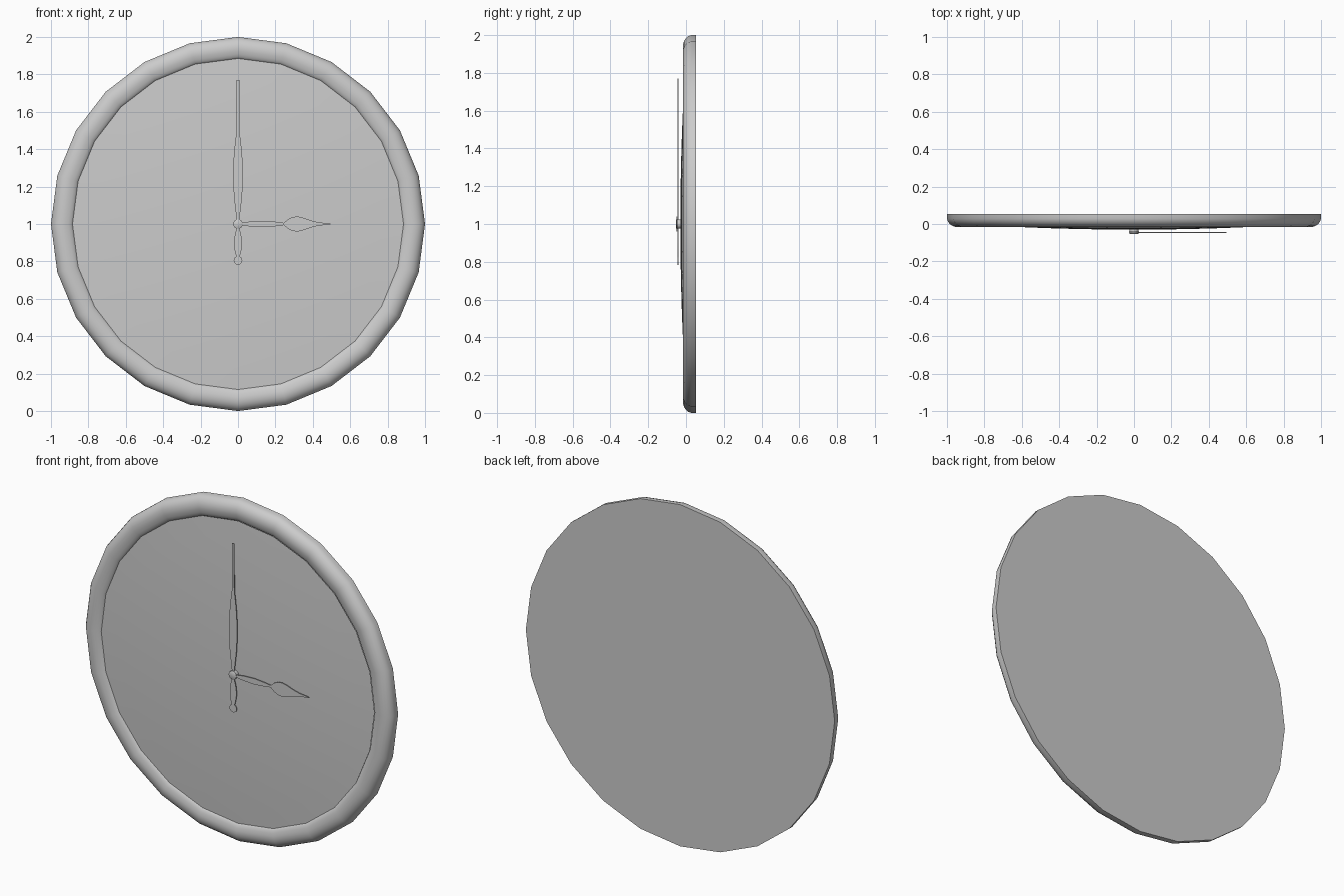
import bpy, bmesh, math

if "Cube" in bpy.data.objects:
    bpy.data.objects.remove(bpy.data.objects["Cube"])

SIDES = 24
CZ = 1.0      # height of the clock centre
BACK = 0.053


def finish(bm, name, angle=35):
    me = bpy.data.meshes.new(name)
    bm.to_mesh(me)
    bm.free()
    ob = bpy.data.objects.new(name, me)
    bpy.context.collection.objects.link(ob)
    bpy.ops.object.select_all(action='DESELECT')
    ob.select_set(True)
    bpy.context.view_layer.objects.active = ob
    bpy.ops.object.shade_smooth_by_angle(angle=math.radians(angle))
    return ob


def lathe(name, profile, sides=SIDES):
    """Spin (radius, y) points, ordered back to front, round the clock axis."""
    bm = bmesh.new()
    rings = []
    for r, y in profile:
        if r == 0:
            rings.append([bm.verts.new((0, y, CZ))] * sides)
        else:
            rings.append([bm.verts.new((r * math.sin(2 * math.pi * i / sides), y,
                                        CZ + r * math.cos(2 * math.pi * i / sides)))
                          for i in range(sides)])
    for a, b in zip(rings, rings[1:]):
        for i in range(sides):
            k = (i + 1) % sides
            bm.faces.new(list(dict.fromkeys((a[i], b[i], b[k], a[k]))))
    return finish(bm, name)


def blade(name, parts, y0, y1, turn):
    """Thin plates from (distance, half width) lists, mirrored across the hand's axis."""
    bm = bmesh.new()
    c, s = math.cos(turn), math.sin(turn)
    for half in parts:
        pts = half + [(d, -w) for d, w in reversed(half) if w > 0]
        front = bm.faces.new([bm.verts.new((w * c + d * s, y0, CZ + d * c - w * s))
                              for d, w in pts])
        ext = bmesh.ops.extrude_face_region(bm, geom=[front], use_keep_orig=True)
        for v in ext['geom']:
            if isinstance(v, bmesh.types.BMVert):
                v.co.y = y1
    bmesh.ops.recalc_face_normals(bm, faces=bm.faces)
    return finish(bm, name)


# flat back plate
lathe("back_plate", [(0, BACK), (1.0, BACK)])

# rounded rim
lathe("rim", [(1.0, BACK), (1.0, 0.028), (0.995, 0.013), (0.985, 0.0), (0.97, -0.010),
              (0.955, -0.015), (0.94, -0.017), (0.925, -0.016), (0.908, -0.012),
              (0.895, -0.007), (0.886, 0.0), (0.88, 0.010)])

# gently domed face
lathe("clock_face", [(r, -0.030 + 0.037 * r * r)
                     for r in [0.885 * (8 - i) / 8 for i in range(9)]])

# minute hand with its counterweight tail
tail_disc = [(-0.195 + 0.023 * math.cos(a), max(0, 0.023 * math.sin(a)))
             for a in [math.pi * i / 8 for i in range(8, -1, -1)]]
tail_disc = [(d, 0 if w < 1e-6 else w) for d, w in tail_disc]
blade("minute_hand", [
    [(-0.175, 0.009), (-0.15, 0.016), (-0.12, 0.021), (-0.09, 0.021), (-0.06, 0.017),
     (-0.03, 0.009), (0.03, 0.008), (0.08, 0.014), (0.14, 0.021), (0.21, 0.025),
     (0.29, 0.026), (0.37, 0.022), (0.44, 0.015), (0.49, 0.008), (0.77, 0.007)],
    tail_disc], -0.046, -0.041, 0)

# hour hand with leaf tip
blade("hour_hand", [
    [(0.0, 0.008), (0.03, 0.008), (0.07, 0.014), (0.14, 0.017), (0.20, 0.012),
     (0.245, 0.006), (0.27, 0.027), (0.295, 0.038), (0.32, 0.040), (0.35, 0.033),
     (0.39, 0.019), (0.43, 0.009), (0.495, 0.002)]], -0.049, -0.044, math.pi / 2)

# centre pin
lathe("centre_pin", [(0.025, -0.028), (0.025, -0.051), (0.022, -0.053), (0, -0.053)], 16)
